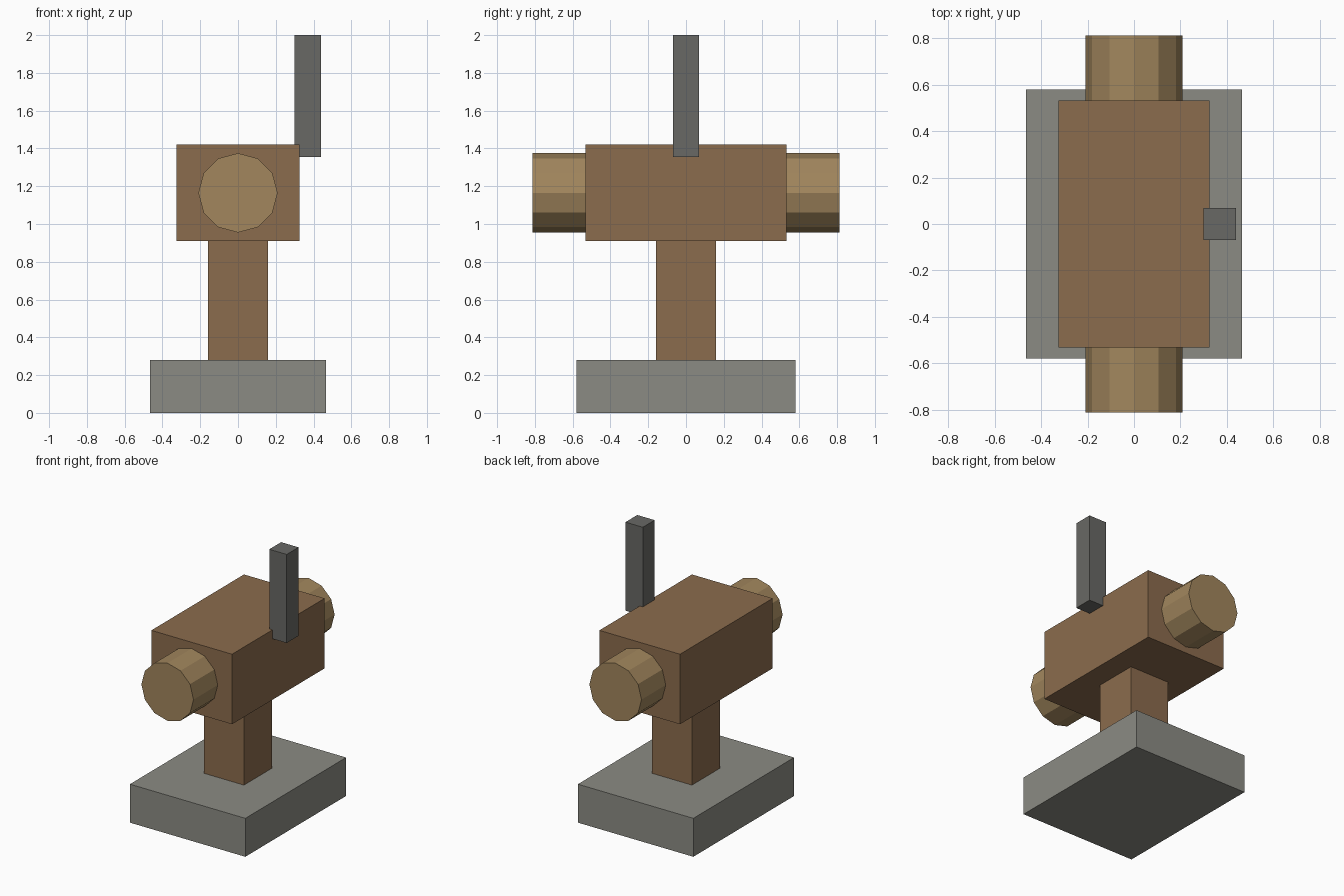
import bpy
from math import pi

if "Cube" in bpy.data.objects:
    bpy.data.objects.remove(bpy.data.objects["Cube"])


def paint(name, rgb):
    mat = bpy.data.materials.new(name)
    mat.diffuse_color = (*rgb, 1.0)
    mat.use_nodes = True
    mat.node_tree.nodes["Principled BSDF"].inputs["Base Color"].default_value = mat.diffuse_color
    return mat


stone = paint("stone", (0.26, 0.26, 0.23))
wood = paint("wood", (0.26, 0.15, 0.075))
pale_wood = paint("pale_wood", (0.36, 0.24, 0.11))
iron = paint("iron", (0.14, 0.14, 0.13))


def box(name, x, y, z, mat):
    """Box from (low, high) ranges on each axis."""
    ranges = (x, y, z)
    bpy.ops.mesh.primitive_cube_add(size=1, location=[(a + b) / 2 for a, b in ranges])
    obj = bpy.context.object
    obj.name = name
    obj.scale = [b - a for a, b in ranges]
    bpy.ops.object.transform_apply(location=False, rotation=False, scale=True)
    obj.data.materials.append(mat)
    return obj


# Base slab, upright post and main block
box("base", (-0.465, 0.465), (-0.58, 0.58), (0, 0.28), stone)
box("post", (-0.16, 0.16), (-0.16, 0.16), (0.28, 0.91), wood)
box("body", (-0.325, 0.325), (-0.533, 0.533), (0.91, 1.42), wood)

# Twelve-sided roller running lengthwise through the block
bpy.ops.mesh.primitive_cylinder_add(vertices=12, radius=0.21, depth=1.624,
                                    location=(0, 0, 1.165), rotation=(pi / 2, 0, 0))
roller = bpy.context.object
roller.name = "roller"
roller.data.materials.append(pale_wood)

# Lever standing on the right side, slightly sunk into the block
box("lever", (0.30, 0.44), (-0.068, 0.068), (1.355, 2.0), iron)
